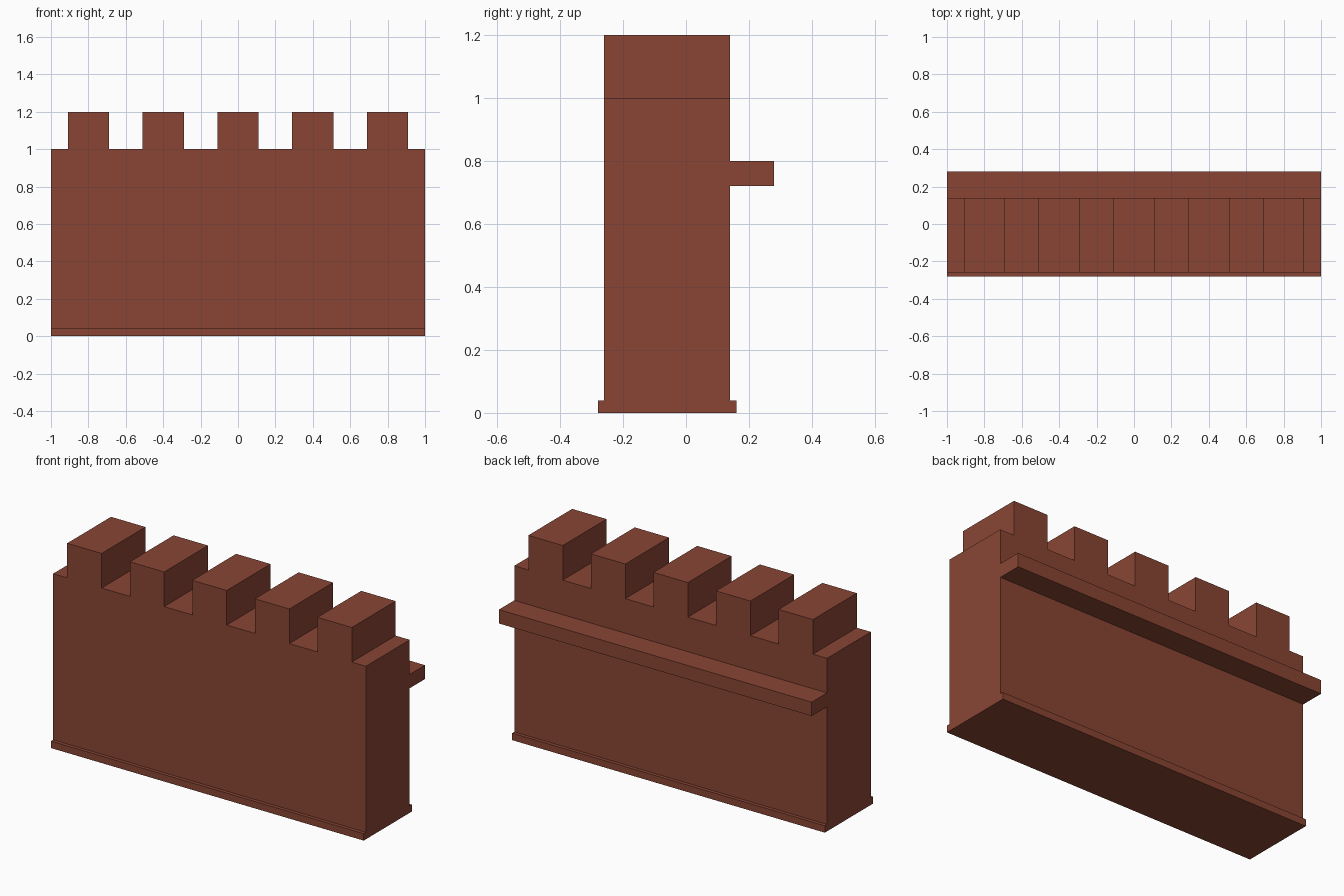
import bpy
import bmesh

if "Cube" in bpy.data.objects:
    bpy.data.objects.remove(bpy.data.objects["Cube"])

brick = bpy.data.materials.new("brick_red")
brick.diffuse_color = (0.25, 0.06, 0.034, 1.0)
brick.use_nodes = True
brick.node_tree.nodes["Principled BSDF"].inputs["Base Color"].default_value = brick.diffuse_color


def finish(name, bm):
    bmesh.ops.recalc_face_normals(bm, faces=bm.faces)
    mesh = bpy.data.meshes.new(name)
    bm.to_mesh(mesh)
    bm.free()
    mesh.materials.append(brick)
    obj = bpy.data.objects.new(name, mesh)
    bpy.context.collection.objects.link(obj)
    return obj


def extrude_profile(name, points, y0, y1):
    """Extrude an (x, z) outline from y0 to y1."""
    bm = bmesh.new()
    face = bm.faces.new([bm.verts.new((x, y0, z)) for x, z in points])
    out = bmesh.ops.extrude_face_region(bm, geom=[face])
    verts = [v for v in out["geom"] if isinstance(v, bmesh.types.BMVert)]
    bmesh.ops.translate(bm, verts=verts, vec=(0, y1 - y0, 0))
    return finish(name, bm)


def slab(name, y0, y1, z0, z1):
    """Full-length horizontal bar."""
    return extrude_profile(name, [(-1, z0), (1, z0), (1, z1), (-1, z1)], y0, y1)


# Wall with five merlons along the top
outline = [(-1, 0.04), (1, 0.04), (1, 1.0)]
for i in range(5):
    x = 0.8 - 0.4 * i
    outline += [(x + 0.11, 1.0), (x + 0.11, 1.2), (x - 0.11, 1.2), (x - 0.11, 1.0)]
outline.append((-1, 1.0))
extrude_profile("battlement_wall", outline, -0.26, 0.14)

# Projecting foot course
slab("base_plinth", -0.28, 0.16, 0.0, 0.04)

# Walkway along the back
slab("rear_walkway", 0.14, 0.28, 0.72, 0.80)
